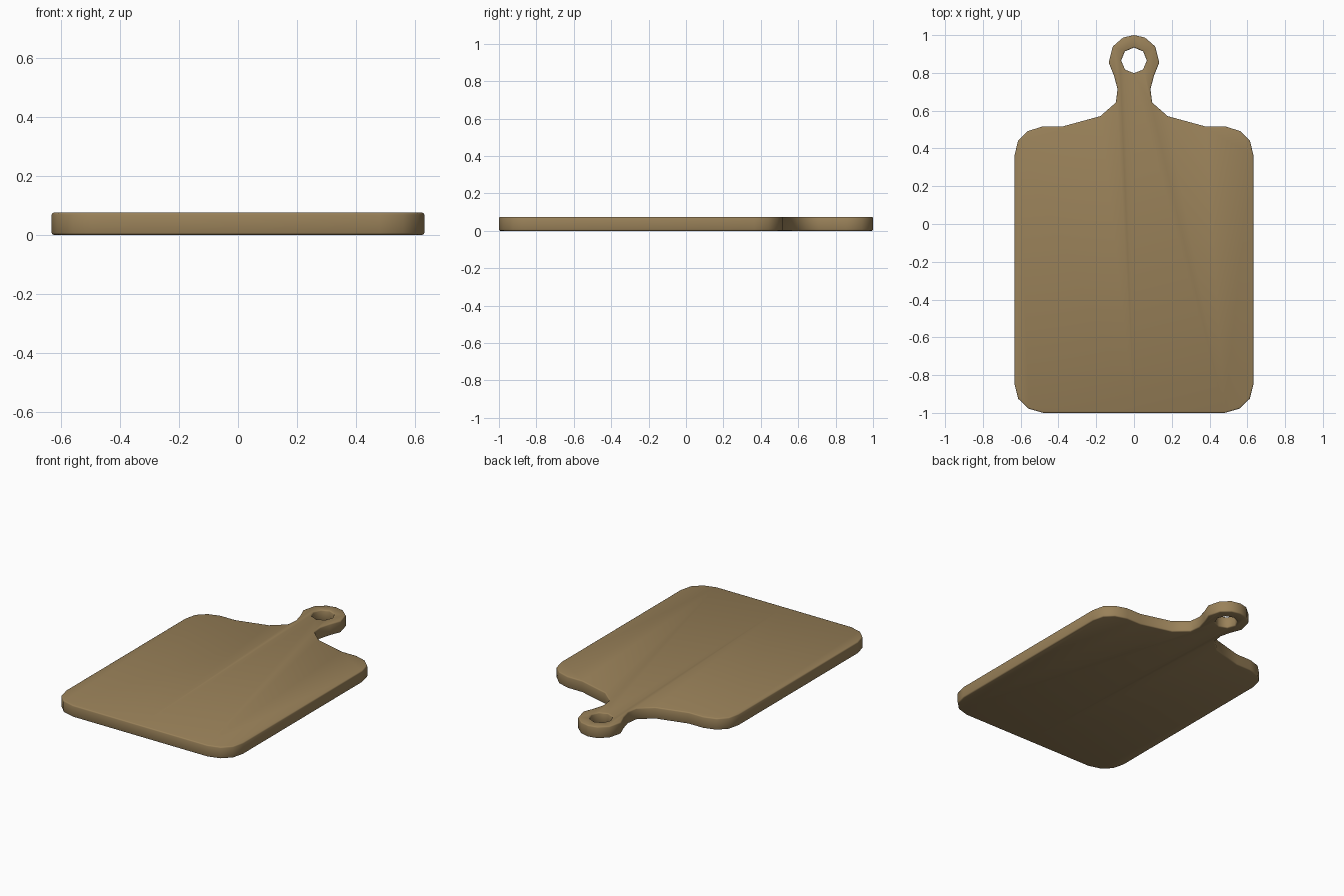
import bpy, bmesh, math

if "Cube" in bpy.data.objects:
    bpy.data.objects.remove(bpy.data.objects["Cube"])

THICK = 0.075
BEVEL = 0.007

# Right half of the outline, bottom centre to handle tip
outline = [(0, -1), (0.48, -1), (0.56, -0.977), (0.613, -0.925), (0.632, -0.85),
           (0.632, 0.365), (0.614, 0.441), (0.562, 0.492), (0.485, 0.516),
           (0.38, 0.516), (0.178, 0.571), (0.096, 0.643), (0.087, 0.714),
           (0.106, 0.785), (0.134, 0.855), (0.112, 0.94), (0.058, 0.987), (0, 1)]

# Right half of the octagonal hanging hole, top to bottom
hole = [(0.068 * math.sin(i * math.pi / 4), 0.866 + 0.068 * math.cos(i * math.pi / 4))
        for i in range(5)]
hole[0] = (0, hole[0][1])
hole[-1] = (0, hole[-1][1])

# Flat board: half face, then its mirror image
bm = bmesh.new()
for s in (1, -1):
    pts = outline + hole
    if s < 0:
        pts = pts[::-1]
    bm.faces.new([bm.verts.new((s * x, y, 0)) for x, y in pts])
bmesh.ops.remove_doubles(bm, verts=bm.verts[:], dist=1e-5)

# Thickness
ext = bmesh.ops.extrude_face_region(bm, geom=bm.faces[:], use_keep_orig=True)
top = [g for g in ext["geom"] if isinstance(g, bmesh.types.BMVert)]
bmesh.ops.translate(bm, verts=top, vec=(0, 0, THICK))
bmesh.ops.recalc_face_normals(bm, faces=bm.faces[:])

# Softened rims, outside and in the hole
bm.normal_update()
rims = [e for e in bm.edges if len(e.link_faces) == 2
        and abs(abs(e.link_faces[0].normal.z) - abs(e.link_faces[1].normal.z)) > 0.5]
bmesh.ops.bevel(bm, geom=rims, offset=BEVEL, segments=2, profile=0.5, affect='EDGES')
bmesh.ops.recalc_face_normals(bm, faces=bm.faces[:])
for f in bm.faces:
    f.smooth = True

mesh = bpy.data.meshes.new("cutting_board")
bm.to_mesh(mesh)
bm.free()
board = bpy.data.objects.new("cutting_board", mesh)
bpy.context.collection.objects.link(board)

wood = bpy.data.materials.new("wood")
wood.diffuse_color = (0.32, 0.22, 0.10, 1)
wood.use_nodes = True
wood.node_tree.nodes["Principled BSDF"].inputs["Base Color"].default_value = wood.diffuse_color
mesh.materials.append(wood)
